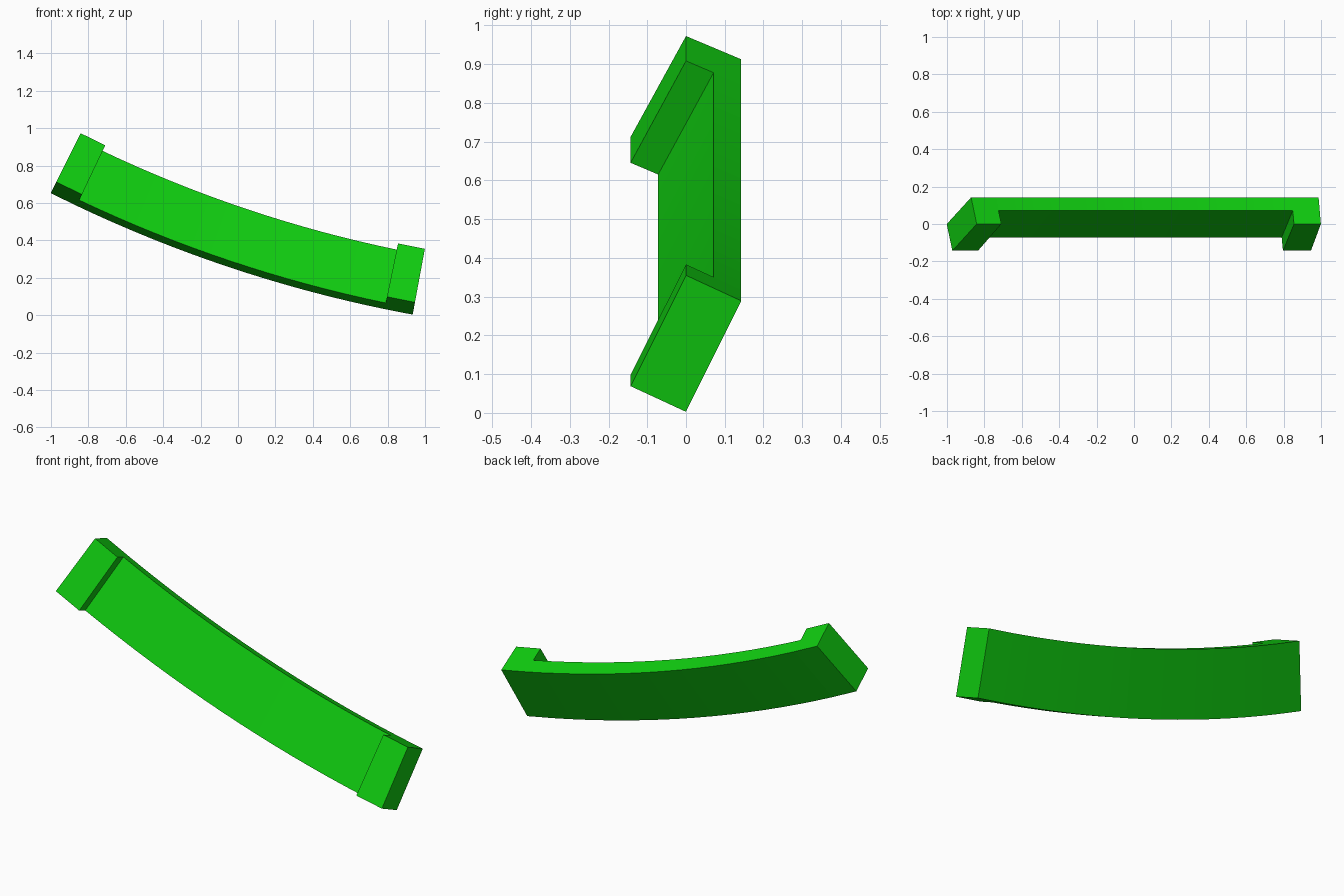
import bpy
import bmesh
import math

cube = bpy.data.objects.get("Cube")
if cube:
    bpy.data.objects.remove(cube, do_unlink=True)

# Arc in the XZ plane; the tilted section is given as (radius, y) offsets
CX, CZ, R = 2.262, 7.169, 6.93
START, END = math.radians(-26.6), math.radians(-10.5)
CAP = math.radians(1.21)
WIDTH = (0.291, -0.143)
THICK = (0.067, 0.1425)
STEPS = 16


def point(angle, w, t):
    """Point on the arc: w runs across the band, t runs front to back."""
    r = R + w * WIDTH[0] + t * THICK[0]
    y = w * WIDTH[1] + t * THICK[1]
    return (CX + r * math.sin(angle), y, CZ - r * math.cos(angle))


# Stations: one straight step for each end block, even steps between
span = END - START - 2 * CAP
angles = [START] + [START + CAP + span * i / STEPS for i in range(STEPS + 1)] + [END]

# Back slab: the rear half of the thickness, along the whole arc
bm = bmesh.new()
corners = [(0, 0.5), (0, 1), (1, 1), (1, 0.5)]
rings = [[bm.verts.new(point(a, w, t)) for w, t in corners] for a in angles]
front_faces = []
for a, b in zip(rings, rings[1:]):
    for k in range(4):
        n = (k + 1) % 4
        face = bm.faces.new((a[k], a[n], b[n], b[k]))
        if k == 3:
            front_faces.append(face)
bm.faces.new(rings[0])
bm.faces.new(rings[-1])

# End blocks: pull the first and last front faces forward
for face in (front_faces[0], front_faces[-1]):
    result = bmesh.ops.extrude_face_region(bm, geom=[face])
    for v in result["geom"]:
        if isinstance(v, bmesh.types.BMVert):
            a = math.atan2(v.co.x - CX, CZ - v.co.z)
            v.co.x -= 0.5 * THICK[0] * math.sin(a)
            v.co.z += 0.5 * THICK[0] * math.cos(a)
            v.co.y -= 0.5 * THICK[1]
    if face.is_valid:
        bmesh.ops.delete(bm, geom=[face], context="FACES_ONLY")

# Merge coplanar faces and orient everything outward
bmesh.ops.dissolve_limit(bm, angle_limit=0.001, verts=bm.verts[:], edges=bm.edges[:])
bmesh.ops.recalc_face_normals(bm, faces=bm.faces[:])

mesh = bpy.data.meshes.new("curved_handle")
bm.to_mesh(mesh)
bm.free()
handle = bpy.data.objects.new("curved_handle", mesh)
bpy.context.scene.collection.objects.link(handle)

# Single green material
green = bpy.data.materials.new("bright green")
green.use_nodes = True
colour = (0.005, 0.604, 0.005, 1.0)
green.diffuse_color = colour
green.node_tree.nodes["Principled BSDF"].inputs["Base Color"].default_value = colour
mesh.materials.append(green)
